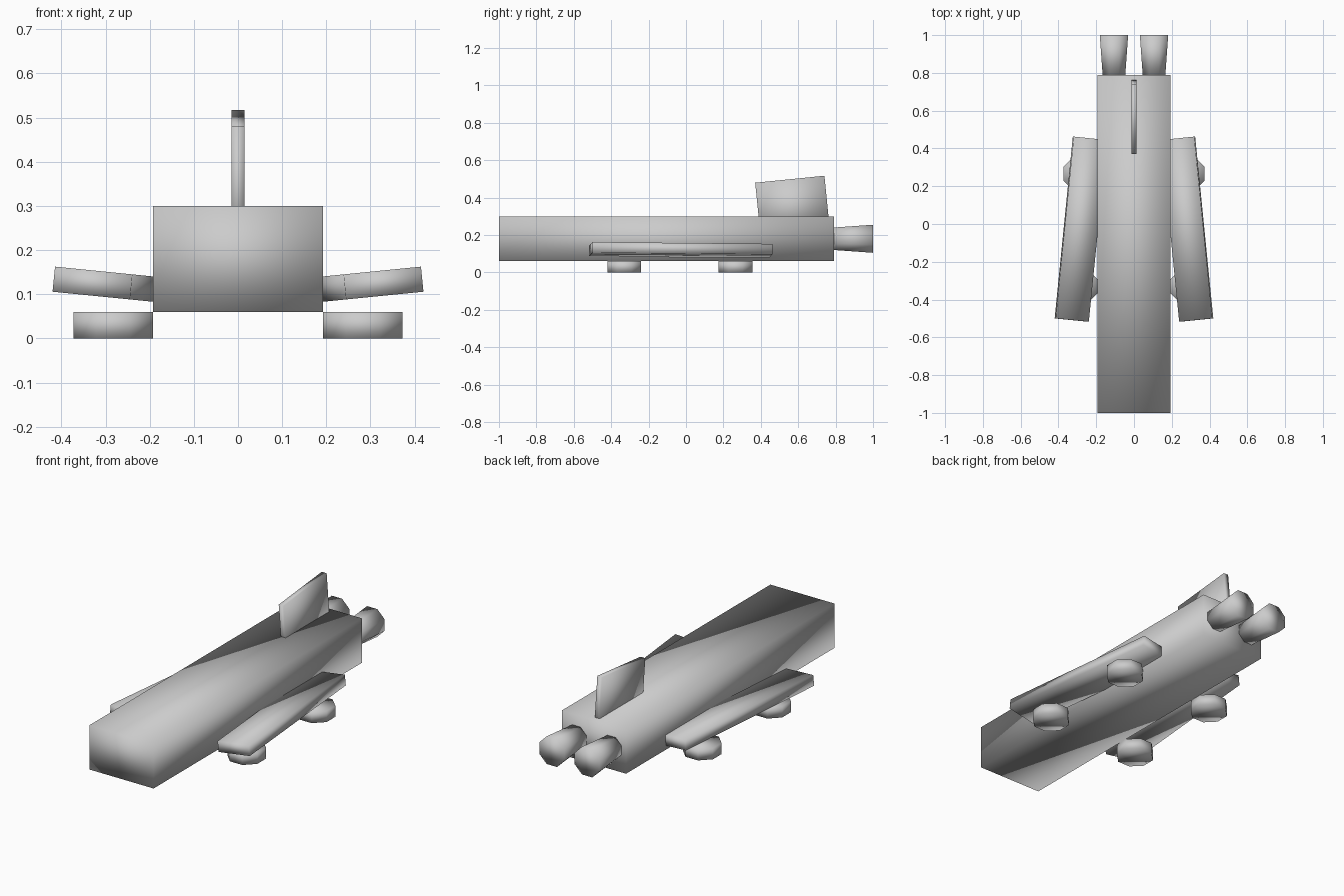
import bpy, bmesh, math
from mathutils import Matrix, Vector

if "Cube" in bpy.data.objects:
    bpy.data.objects.remove(bpy.data.objects["Cube"])


def finish(name, bm, matrix):
    bm.transform(matrix)
    bmesh.ops.recalc_face_normals(bm, faces=bm.faces)
    for f in bm.faces:
        f.smooth = True
    mesh = bpy.data.meshes.new(name)
    bm.to_mesh(mesh)
    bm.free()
    obj = bpy.data.objects.new(name, mesh)
    bpy.context.collection.objects.link(obj)
    return obj


def box(name, size, centre, rot=Matrix.Identity(4)):
    bm = bmesh.new()
    bmesh.ops.create_cube(bm, size=1)
    bmesh.ops.scale(bm, vec=Vector(size), verts=bm.verts)
    return finish(name, bm, Matrix.Translation(centre) @ rot)


def octagon(name, a1, a2, depth, centre, rot=Matrix.Identity(4)):
    # a1, a2: distance from axis to flat side at each end
    k = math.cos(math.pi / 8)
    bm = bmesh.new()
    bmesh.ops.create_cone(bm, cap_ends=True, segments=8,
                          radius1=a1 / k, radius2=a2 / k, depth=depth)
    turn = Matrix.Rotation(math.pi / 8, 4, 'Z')
    return finish(name, bm, Matrix.Translation(centre) @ rot @ turn)


# Fuselage
box("body", (0.386, 1.79, 0.24), (0, -0.105, 0.18))

# Tail fin, leaning slightly forward
box("tail_fin", (0.029, 0.372, 0.3), (0, 0.57, 0.349), Matrix.Rotation(0.1, 4, 'X'))

for side, s in (("left", -1), ("right", 1)):
    # Wings, splayed towards the front and raised at the tips
    tilt = Matrix.Rotation(-0.1 * s, 4, 'Y') @ Matrix.Rotation(0.1 * s, 4, 'Z')
    box(side + "_wing", (0.177, 0.967, 0.057), (s * 0.2815, -0.0275, 0.1205), tilt)

    # Engine nozzles, flaring towards the rear
    octagon(side + "_engine", 0.06, 0.075, 0.21, (s * 0.106, 0.895, 0.18),
            Matrix.Rotation(-math.pi / 2, 4, 'X'))

    # Hover pads beneath the wings
    for end, y in (("front", -0.33), ("rear", 0.265)):
        octagon(f"{side}_{end}_pad", 0.09, 0.09, 0.06, (s * 0.283, y, 0.03))
